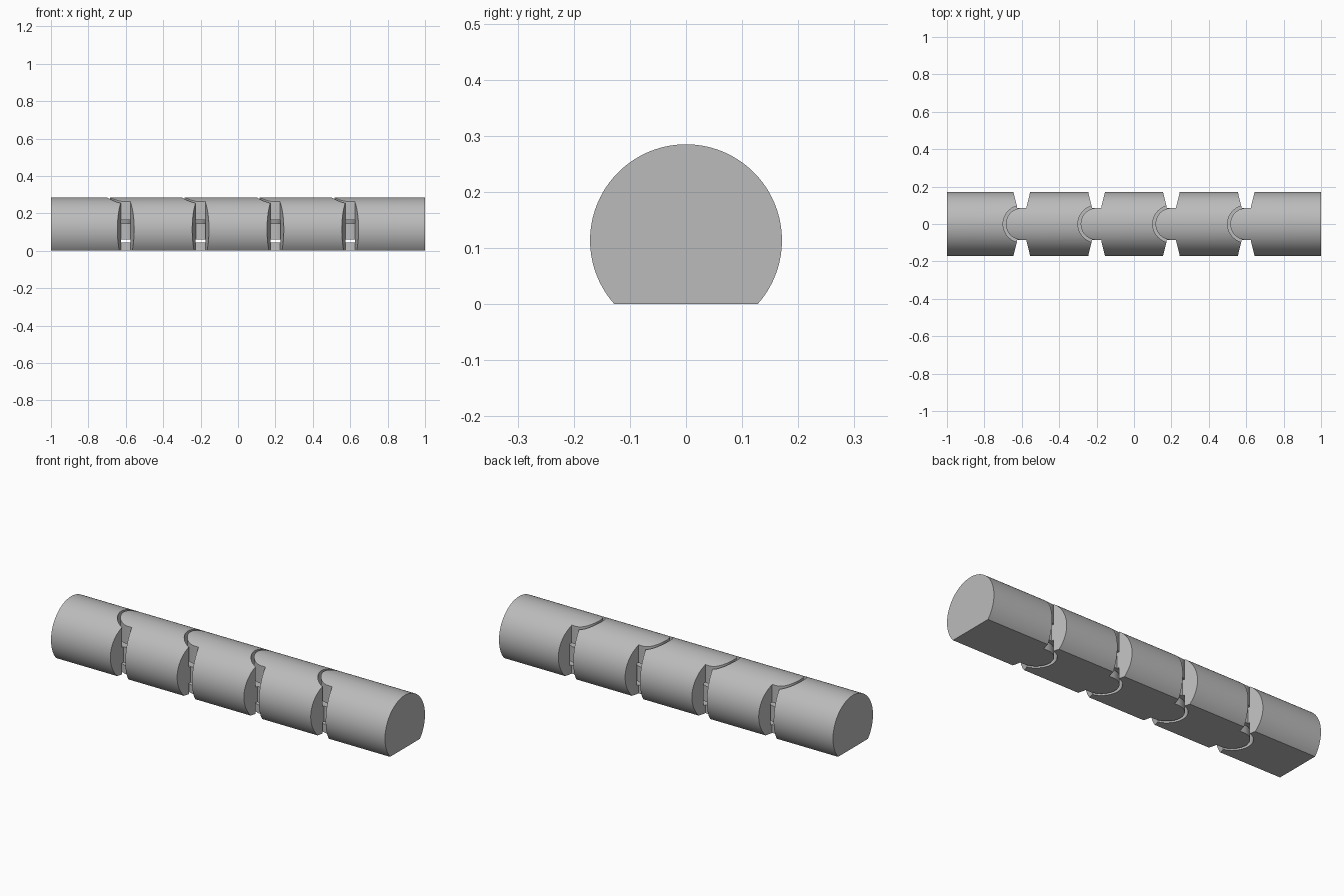
import bpy
import bmesh
from math import sin, cos, pi, asin
from mathutils import Vector

R = 0.171           # bar radius
AXIS_Z = 0.114      # height of the bar axis above the flat underside
PITCH = 0.4         # link length
KNOB_R, SOCKET_R = 0.085, 0.1
LOW_GAP = (0.045, 0.06)
HIGH_GAP = (0.145, 0.165)
BOTTOM, TOP = -0.1, 0.4

cube = bpy.data.objects.get("Cube")
if cube:
    bpy.data.objects.remove(cube, do_unlink=True)

grey = bpy.data.materials.new("plain_grey")
grey.use_nodes = True
colour = (0.5, 0.5, 0.5, 1)
grey.diffuse_color = colour
grey.node_tree.nodes["Principled BSDF"].inputs["Base Color"].default_value = colour


def to_object(bm, name):
    bmesh.ops.recalc_face_normals(bm, faces=bm.faces[:])
    mesh = bpy.data.meshes.new(name)
    bm.to_mesh(mesh)
    bm.free()
    mesh.materials.append(grey)
    obj = bpy.data.objects.new(name, mesh)
    bpy.context.collection.objects.link(obj)
    return obj


def extrude(name, points, vector):
    bm = bmesh.new()
    face = bm.faces.new([bm.verts.new(p) for p in points])
    grown = bmesh.ops.extrude_face_region(bm, geom=[face])["geom"]
    verts = [g for g in grown if isinstance(g, bmesh.types.BMVert)]
    bmesh.ops.translate(bm, verts=verts, vec=Vector(vector))
    # the starting face must stay as the closing cap
    if not any(f.normal.length and all(v.co in [Vector(p) for p in points] for v in f.verts)
               for f in bm.faces):
        bm.faces.new([v for v in bm.verts if v not in verts])
    return to_object(bm, name)


def prism(outline, z0, z1):
    return extrude("plan_helper", [(x, y, z0) for x, y in outline], (0, 0, z1 - z0))


def disc(x, radius, z0, z1):
    ring = [(x + radius * cos(2 * pi * i / 64), radius * sin(2 * pi * i / 64)) for i in range(64)]
    return prism(ring, z0, z1)


def knuckle(x, side, z0, z1):
    """Round-ended tongue at x whose neck runs toward side (+1 or -1)."""
    arc = [(x - side * KNOB_R * sin(pi * i / 32), KNOB_R * cos(pi * i / 32)) for i in range(33)]
    root = x + side * 0.13
    return prism(arc + [(root, -KNOB_R), (root, KNOB_R)], z0, z1)


def cone(x, r_low, r_high, z0, z1):
    bm = bmesh.new()
    bmesh.ops.create_cone(bm, cap_ends=True, segments=48, radius1=r_low, radius2=r_high, depth=z1 - z0)
    bmesh.ops.translate(bm, verts=bm.verts[:], vec=Vector((x, 0, (z0 + z1) / 2)))
    return to_object(bm, "pin_helper")


def combine(obj, other, operation):
    other.hide_render = True
    mod = obj.modifiers.new("combine", "BOOLEAN")
    mod.operation, mod.object, mod.solver = operation, other, "EXACT"
    bpy.context.view_layer.update()
    result = bpy.data.meshes.new_from_object(
        obj.evaluated_get(bpy.context.evaluated_depsgraph_get()))
    obj.modifiers.clear()
    obj.data = result
    bpy.data.objects.remove(other, do_unlink=True)


def bar():
    """Round bar with a flat underside, used to trim each link."""
    start = asin(-AXIS_Z / R)
    sweep = pi - 2 * start
    ring = [(-1.1, R * cos(start + sweep * i / 96), AXIS_Z + R * sin(start + sweep * i / 96))
            for i in range(97)]
    return extrude("bar_helper", ring, (2.2, 0, 0))


def end_outline(x, side, jointed):
    """Half of a link's plan, tapered toward the sides where it meets a joint."""
    if not jointed:
        return [(x, -0.2), (x, 0.2)]
    inner, outer = x - side * 0.025, x - side * 0.052
    return [(outer, -0.2), (inner, -0.09), (inner, 0.09), (outer, 0.2)]


for n in range(5):
    left, right = -1 + n * PITCH, -1 + (n + 1) * PITCH
    has_knob, has_socket = n > 0, n < 4
    plan = end_outline(right, 1, has_socket) + end_outline(left, -1, has_knob)[::-1]
    link = prism(plan, BOTTOM, TOP)
    link.name = f"link_{n + 1}"

    if has_socket:
        # round sockets above and below a middle tongue with a conical hole
        combine(link, disc(right, SOCKET_R, HIGH_GAP[0], TOP + 0.1), "DIFFERENCE")
        combine(link, disc(right, SOCKET_R, BOTTOM - 0.1, LOW_GAP[1]), "DIFFERENCE")
        combine(link, knuckle(right, -1, LOW_GAP[1], HIGH_GAP[0]), "UNION")
        combine(link, cone(right, 0.025, 0.065, 0.08, 0.165), "DIFFERENCE")
    if has_knob:
        # middle socket between two round knobs, with a conical pin
        combine(link, disc(left, SOCKET_R, LOW_GAP[0], HIGH_GAP[1]), "DIFFERENCE")
        combine(link, knuckle(left, 1, HIGH_GAP[1], TOP - 0.02), "UNION")
        combine(link, knuckle(left, 1, BOTTOM + 0.02, LOW_GAP[0]), "UNION")
        combine(link, cone(left, 0.02, 0.052, 0.095, 0.175), "UNION")
    combine(link, bar(), "INTERSECT")

    bpy.ops.object.select_all(action="DESELECT")
    link.select_set(True)
    bpy.context.view_layer.objects.active = link
    bpy.ops.object.shade_smooth_by_angle(angle=pi / 6)
